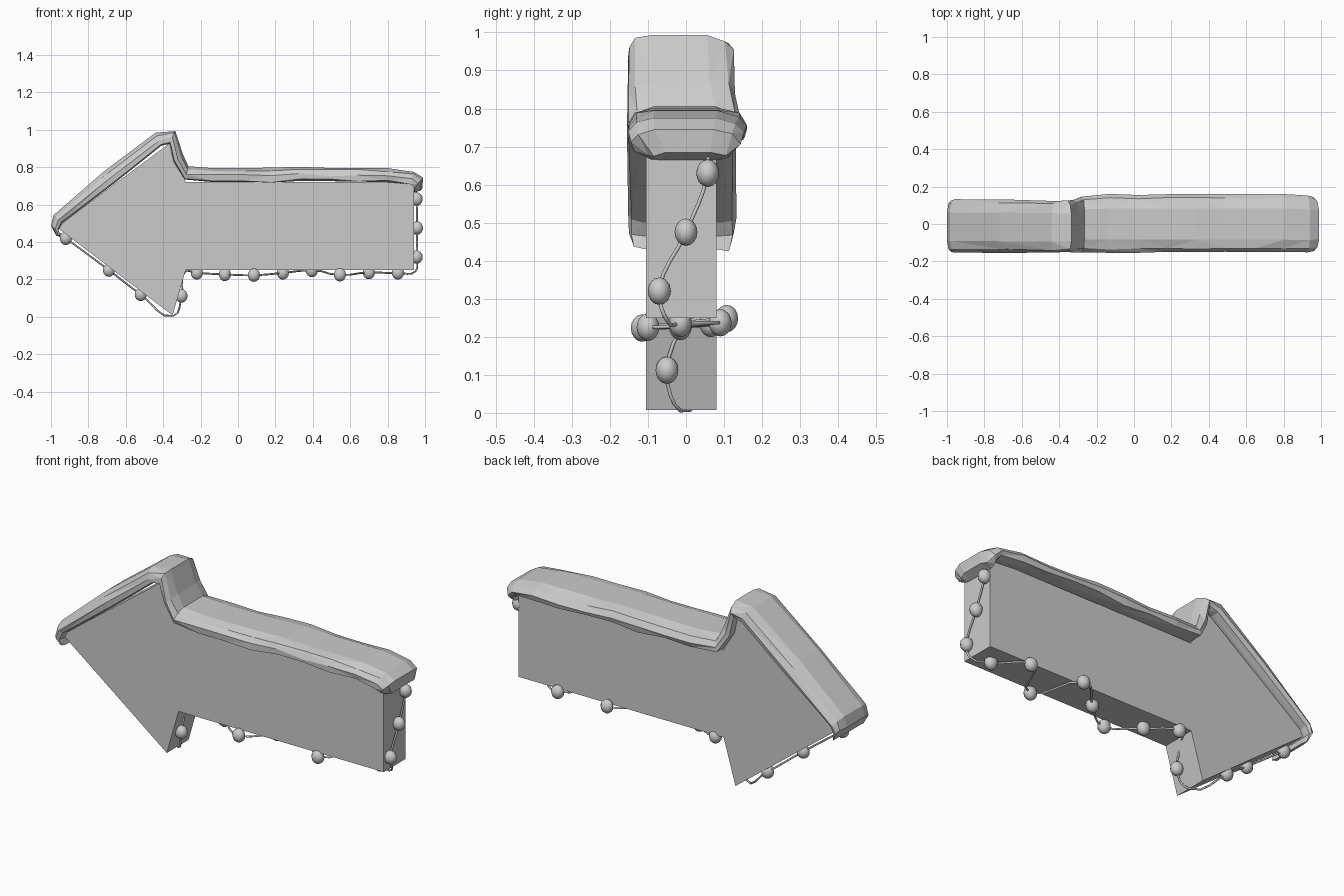
import bpy, bmesh, random
from mathutils import Vector

if "Cube" in bpy.data.objects:
    bpy.data.objects.remove(bpy.data.objects["Cube"])

random.seed(4)


def mesh_object(name, bm):
    bmesh.ops.recalc_face_normals(bm, faces=bm.faces)
    me = bpy.data.meshes.new(name)
    bm.to_mesh(me)
    bm.free()
    ob = bpy.data.objects.new(name, me)
    bpy.context.collection.objects.link(ob)
    return ob


# Arrow board: extruded outline
outline = [(-0.97, 0.48), (-0.35, 0.008), (-0.28, 0.25), (0.94, 0.25),
           (0.94, 0.72), (-0.28, 0.72), (-0.35, 0.94)]
bm = bmesh.new()
face = bm.faces.new([bm.verts.new((x, -0.105, z)) for x, z in outline])
ext = bmesh.ops.extrude_face_region(bm, geom=[face])
bmesh.ops.translate(bm, vec=(0, 0.185, 0),
                    verts=[v for v in ext["geom"] if isinstance(v, bmesh.types.BMVert)])
mesh_object("arrow_board", bm)

# Snow cap: rounded section lofted along the top edges
# station: inner x, z, outer x, z, y min, y max
stations = [(-0.95, 0.43, -0.975, 0.44, -0.14, 0.115),
            (-0.96, 0.465, -1.0, 0.49, -0.15, 0.125),
            (-0.94, 0.50, -0.985, 0.545, -0.152, 0.13),
            (-0.66, 0.715, -0.72, 0.775, -0.155, 0.13),
            (-0.41, 0.915, -0.44, 0.985, -0.155, 0.125),
            (-0.365, 0.925, -0.335, 0.993, -0.152, 0.122),
            (-0.345, 0.83, -0.295, 0.87, -0.15, 0.13),
            (-0.285, 0.735, -0.265, 0.805, -0.15, 0.15)]
for i in range(7):
    x = -0.13 + i * 0.155
    stations.append((x, 0.722 + random.uniform(-.004, .006),
                     x, 0.80 + random.uniform(-.006, .004), -0.152, 0.157))
stations += [(0.92, 0.71, 0.94, 0.775, -0.152, 0.15),
             (0.94, 0.69, 0.99, 0.745, -0.145, 0.14),
             (0.94, 0.665, 0.985, 0.685, -0.10, 0.115)]
# fraction across the width, fraction of the thickness
section = [(0.14, 0.0), (0.02, 0.08), (0.0, 0.45), (0.06, 0.8), (0.22, 1.0),
           (0.76, 1.0), (0.94, 0.8), (1.0, 0.4), (0.98, 0.06), (0.86, 0.0)]
bm = bmesh.new()
rings = []
for ix, iz, ox, oz, y0, y1 in stations:
    inner, outer = Vector((ix, 0, iz)), Vector((ox, 0, oz))
    ring = []
    for u, t in section:
        p = inner.lerp(outer, t)
        p.y = y0 + (y1 - y0) * u
        if 0 < t < 1:
            p += Vector((0, random.uniform(-.004, .004), random.uniform(-.007, .007)))
        ring.append(bm.verts.new(p))
    rings.append(ring)
n = len(section)
for a, b in zip(rings, rings[1:]):
    for i in range(n):
        j = (i + 1) % n
        bm.faces.new((a[i], a[j], b[j], b[i]))
bm.faces.new(rings[0])
bm.faces.new(rings[-1])
bmesh.ops.triangulate(bm, faces=bm.faces)
mesh_object("snow_cap", bm)

# Bulbs zigzagging along the end, underside and arrowhead
bulbs = [(0.955, 0.057, 0.63), (0.957, 0.0, 0.475), (0.955, -0.07, 0.32),
         (0.855, -0.015, 0.235), (0.70, 0.09, 0.237), (0.545, -0.10, 0.225),
         (0.395, 0.107, 0.248), (0.24, -0.015, 0.235), (0.085, -0.115, 0.223),
         (-0.07, -0.015, 0.227), (-0.22, 0.065, 0.235), (-0.302, -0.05, 0.112),
         (-0.52, 0.05, 0.12), (-0.69, -0.01, 0.25), (-0.92, -0.015, 0.42)]
bm = bmesh.new()
for p in bulbs:
    r = bmesh.ops.create_uvsphere(bm, u_segments=10, v_segments=8, radius=1)
    bmesh.ops.scale(bm, vec=(0.034, 0.030, 0.036), verts=r["verts"])
    bmesh.ops.translate(bm, vec=p, verts=r["verts"])
lights = mesh_object("light_bulbs", bm)
for poly in lights.data.polygons:
    poly.use_smooth = True

# Wire through the bulbs, turning at the board corners
path = ([(0.95, 0.057, 0.69)] + bulbs[:3] + [(0.948, -0.05, 0.243)] + bulbs[3:11]
        + [(-0.285, 0.01, 0.24)] + bulbs[11:12] + [(-0.345, -0.015, 0.006)]
        + bulbs[12:] + [(-0.975, -0.02, 0.46)])
cu = bpy.data.curves.new("light_wire", "CURVE")
cu.dimensions = "3D"
cu.bevel_depth = 0.005
cu.bevel_resolution = 1
cu.resolution_u = 4
cu.use_fill_caps = True
sp = cu.splines.new("BEZIER")
sp.bezier_points.add(len(path) - 1)
for bp, p in zip(sp.bezier_points, path):
    bp.co = p
    bp.handle_left_type = bp.handle_right_type = "AUTO"
wire = bpy.data.objects.new("light_wire", cu)
bpy.context.collection.objects.link(wire)
